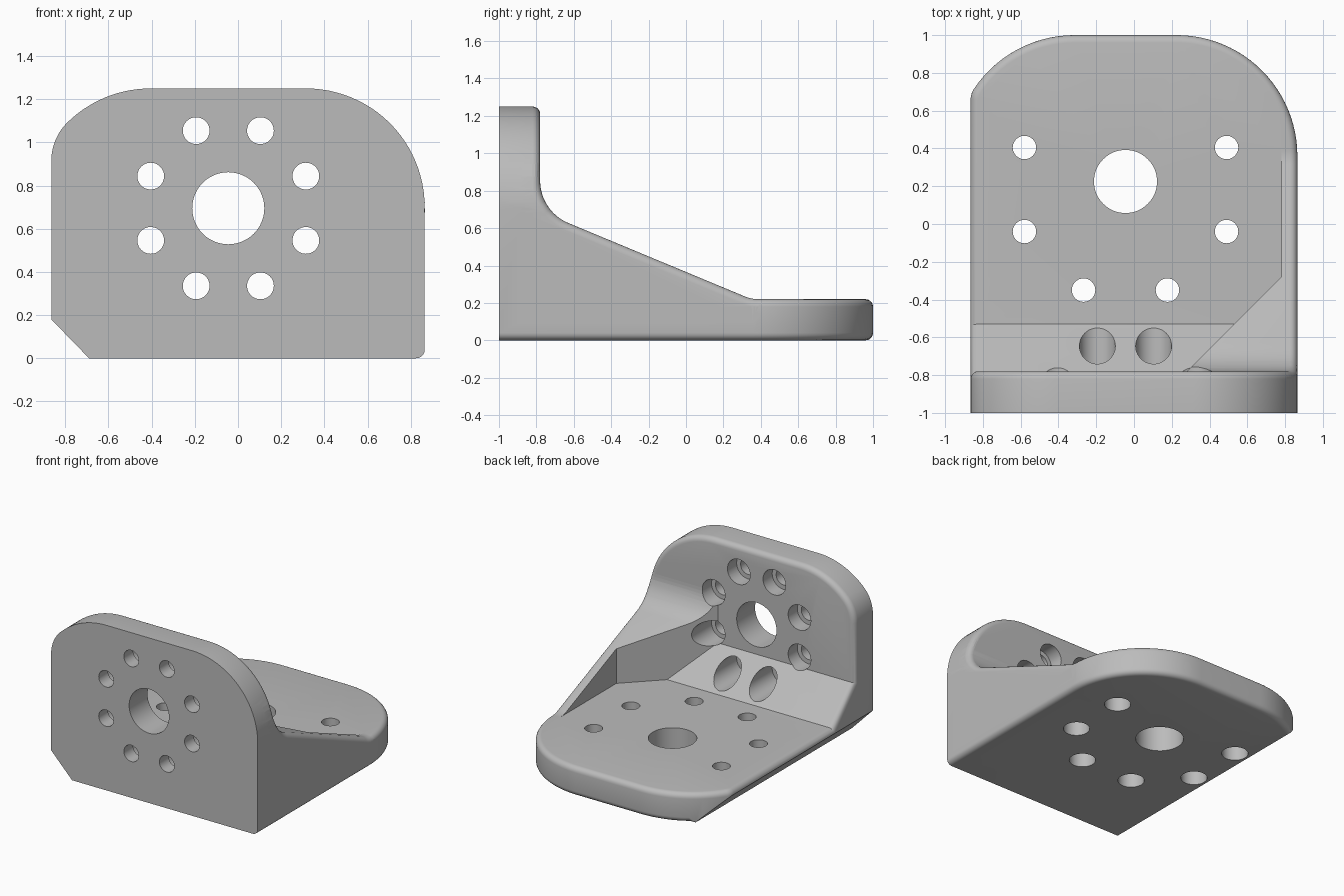
import bpy, bmesh
from math import sin, cos, tan, pi, atan2, sqrt
from mathutils import Vector

cube = bpy.data.objects.get("Cube")
if cube:
    bpy.data.objects.remove(cube)

W, TOP, BACK, FLOOR = 0.865, 1.25, -0.78, 0.22   # half width, height, plate back, base top
MID = -0.045                                     # x of the hole pattern centre

grey = bpy.data.materials.new("plain grey")
grey.use_nodes = True
grey.diffuse_color = (0.5, 0.5, 0.5, 1)
grey.node_tree.nodes["Principled BSDF"].inputs["Base Color"].default_value = (0.5, 0.5, 0.5, 1)


def arc(cx, cy, r, a0, a1, n):
    return [(cx + r * cos(a0 + (a1 - a0) * i / n), cy + r * sin(a0 + (a1 - a0) * i / n))
            for i in range(n + 1)]


def fillet(p, a, b, r, n=12):
    """Arc of radius r that rounds the corner a-p-b."""
    p, a, b = Vector(p), Vector(a), Vector(b)
    u, v = (a - p).normalized(), (b - p).normalized()
    half = u.angle(v) / 2
    c = p + (u + v).normalized() * (r / sin(half))
    s, e = p + u * (r / tan(half)) - c, p + v * (r / tan(half)) - c
    turn = s.angle_signed(e)
    a0 = atan2(s.y, s.x)
    return arc(c.x, c.y, r, a0, a0 - turn, n)


def domed(r, top, small):
    """Upper outline: big right arc, big left arc cut at x = -W with a small blend."""
    cx, cy = W - r, top - r
    lx = 2 * MID - cx
    sx = -W + small
    sy = cy + sqrt((r - small) ** 2 - (sx - lx) ** 2)
    a = atan2(sy - cy, sx - lx)
    return (arc(cx, cy, r, 0, pi / 2, 24) + arc(lx, cy, r, pi / 2, a, 14)
            + arc(sx, sy, small, a, pi, 10)[1:])


def prism(name, pts, axis, lo, hi):
    """Extrude a 2D outline along x, y or z."""
    place = {"x": lambda p, t: (t, p[0], p[1]),
             "y": lambda p, t: (p[0], t, p[1]),
             "z": lambda p, t: (p[0], p[1], t)}[axis]
    bm = bmesh.new()
    rings = [[bm.verts.new(place(p, t)) for p in pts] for t in (lo, hi)]
    for ring in rings:
        bm.faces.new(ring)
    for i in range(len(pts)):
        j = (i + 1) % len(pts)
        bm.faces.new((rings[0][i], rings[0][j], rings[1][j], rings[1][i]))
    bmesh.ops.recalc_face_normals(bm, faces=bm.faces)
    me = bpy.data.meshes.new(name)
    bm.to_mesh(me)
    bm.free()
    me.materials.append(grey)
    ob = bpy.data.objects.new(name, me)
    bpy.context.collection.objects.link(ob)
    return ob


def combine(target, other, how):
    """Boolean the other object into the target and discard it."""
    mod = target.modifiers.new("cut", "BOOLEAN")
    mod.operation, mod.object, mod.solver = how, other, "EXACT"
    bpy.context.view_layer.objects.active = target
    bpy.ops.object.modifier_apply(modifier=mod.name)
    bpy.data.objects.remove(other)


def round_edges(ob, width):
    """Round the outer edges, keeping the mounting face and lower chamfer crisp."""
    bm = bmesh.new()
    bm.from_mesh(ob.data)
    bmesh.ops.remove_doubles(bm, verts=bm.verts, dist=0.0002)
    bmesh.ops.dissolve_limit(bm, angle_limit=0.01, verts=bm.verts, edges=bm.edges)
    chosen = []
    for e in bm.edges:
        m = (e.verts[0].co + e.verts[1].co) / 2
        if (len(e.link_faces) == 2 and e.is_convex and e.calc_face_angle() > 0.6
                and m.y > -0.99 and (m.z > 0.2 or (m.z < 0.001 and m.x > -0.68))):
            chosen.append(e)
    bmesh.ops.bevel(bm, geom=chosen, offset=width, offset_type="OFFSET", segments=5,
                    profile=0.5, affect="EDGES", clamp_overlap=False)
    bm.to_mesh(ob.data)
    bm.free()


def shell(name, side):
    """Solid that fits the front, plan and side outlines at once."""
    ob = prism(name, [(-W, 0.18), (-0.69, 0), (W, 0)] + domed(0.55, TOP, 0.25), "y", -1, 1.5)
    combine(ob, prism("plan", [(-W, -1.3), (W, -1.3)] + domed(0.64, 1, 0.1), "z", -0.5, 2), "INTERSECT")
    combine(ob, prism("side", side, "x", -1.2, 1.2), "INTERSECT")
    round_edges(ob, 0.04)
    return ob


# Side outlines: angle bracket with sloped web, and the taller side gusset
foot = [(-1.2, -0.2), (1.2, -0.2), (1.2, FLOOR)]
head = [(BACK, 1.5), (-1.2, 1.5)]
bracket = shell("angle_bracket", foot + [(-0.53, FLOOR), (BACK, 0.47)] + head)
knee, toe = (BACK, 0.69), (0.35, FLOOR)
gusset = shell("gusset", foot + fillet(toe, foot[-1], knee, 0.2)
               + fillet(knee, toe, head[0], 0.245) + head)

# Keep only the thin side wall and its diagonal corner, then join
combine(gusset, prism("keep", [(0.18, -0.88), (0.78, -0.28), (0.78, 0.4), (1.1, 0.4), (1.1, -0.88)],
                      "z", 0.1, 0.95), "INTERSECT")
combine(bracket, gusset, "UNION")


def bore(x, y, r, axis, lo, hi):
    combine(bracket, prism("bore", arc(x, y, r, 0, 2 * pi, 48)[:-1], axis, lo, hi), "DIFFERENCE")


# Upright plate: centre hole and ring of eight counterbored holes
bore(MID, 0.695, 0.167, "y", -1.2, -0.4)
for i in range(8):
    a = pi / 8 + i * pi / 4
    x, z = MID + 0.389 * cos(a), 0.695 + 0.389 * sin(a)
    bore(x, z, 0.062, "y", -1.2, -0.7)
    bore(x, z, 0.095, "y", -0.89, -0.3)

# Base: centre hole and six holes counterbored from below
bore(MID, 0.225, 0.167, "z", -0.2, 0.4)
for dx, y in ((0.535, 0.405), (0.535, -0.04), (0.222, -0.35)):
    for s in (-1, 1):
        bore(MID + s * dx, y, 0.062, "z", -0.2, 0.3)
        bore(MID + s * dx, y, 0.092, "z", -0.2, 0.11)

bpy.ops.object.select_all(action="DESELECT")
bracket.select_set(True)
bpy.context.view_layer.objects.active = bracket
bpy.ops.object.shade_smooth_by_angle(angle=0.5)
